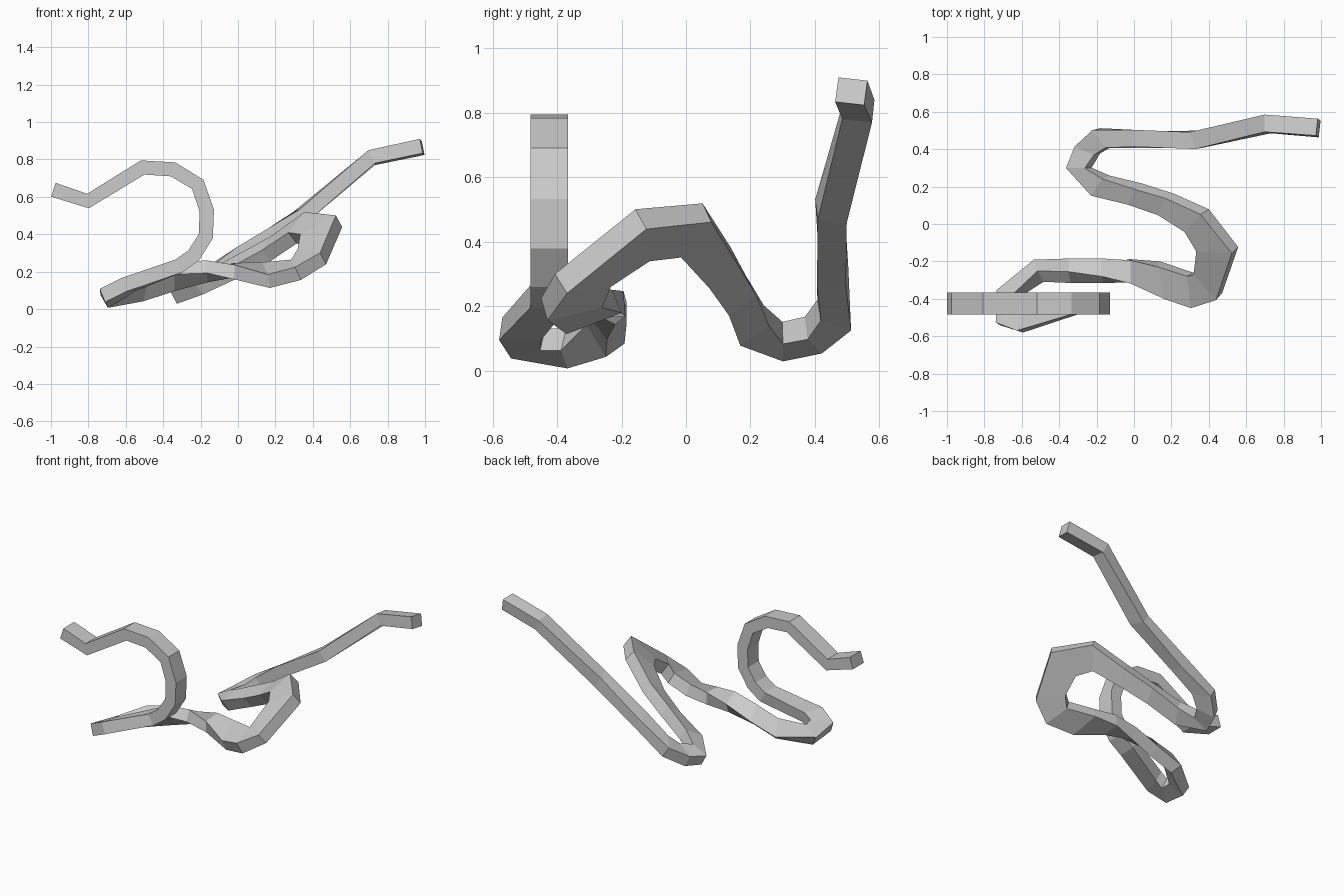
import bpy, bmesh
from mathutils import Vector as V

HALF_T = 0.039  # half thickness of the bar

# upright hook: (x, z) path lying in one vertical plane
hook = [(-.987, .638), (-.802, .578), (-.51, .757), (-.347, .747), (-.215, .667),
        (-.167, .527), (-.172, .39), (-.237, .287), (-.317, .23)]
rings = [(V((x, -.425, z)), V((0, -.058, 0))) for x, z in hook]

# winding part: ring centre and half-width vector (pointing to the left of travel)
front_loop = [
    (-.59, -.51, .13, -.02, -.065, 0),
    (-.67, -.49, .085, -.055, -.045, -.012),
    (-.67, -.37, .068, -.045, .01, -.028),
    (-.51, -.25, .113, -.01, .03, -.05),
    (-.345, -.25, .165, 0, .035, -.045),
    (-.17, -.25, .202, 0, .048, -.025),
    (-.02, -.253, .203, 0, .062, .005),
    (.15, -.30, .182, -.015, .085, .033),
    (.31, -.355, .21, -.01, .085, .02),
    (.395, -.32, .28, -.06, .068, .01),
    (.445, -.135, .42, -.095, .005, -.05)]
back_loop = [
    (.335, .018, .435, -.043, -.047, -.055),
    (.17, .105, .32, -.02, -.045, -.035),
    (.005, .16, .232, -.015, -.042, -.032),
    (-.18, .205, .14, -.03, -.045, -.03),
    (-.295, .30, .09, -.05, 0, -.027),
    (-.25, .395, .11, -.052, .022, -.022),
    (-.167, .46, .172, -.035, .047, -.015),
    (.017, .455, .295, 0, .045, -.005),
    (.335, .45, .495, -.015, .045, -.005),
    (.715, .535, .81, 0, .046, -.005),
    (.985, .513, .867, .005, .045, -.005)]
rings += [(V(r[:3]), V(r[3:])) for r in front_loop + back_loop]

# loft a rectangular section through all rings
bm = bmesh.new()
loops = []
for i, (c, w) in enumerate(rings):
    fwd = (rings[i + 1][0] - c).normalized() if i < len(rings) - 1 else V()
    back = (c - rings[i - 1][0]).normalized() if i else V()
    t = (fwd + back).cross(w).normalized() * HALF_T
    loops.append([bm.verts.new(p) for p in (c + w + t, c - w + t, c - w - t, c + w - t)])
for a, b in zip(loops, loops[1:]):
    for k in range(4):
        n = (k + 1) % 4
        bm.faces.new((a[k], a[n], b[n], b[k]))
bm.faces.new(loops[0])
bm.faces.new(loops[-1])
bmesh.ops.recalc_face_normals(bm, faces=bm.faces)

mesh = bpy.data.meshes.new("winding_bar")
bm.to_mesh(mesh)
bm.free()
bpy.context.collection.objects.link(bpy.data.objects.new("winding_bar", mesh))
